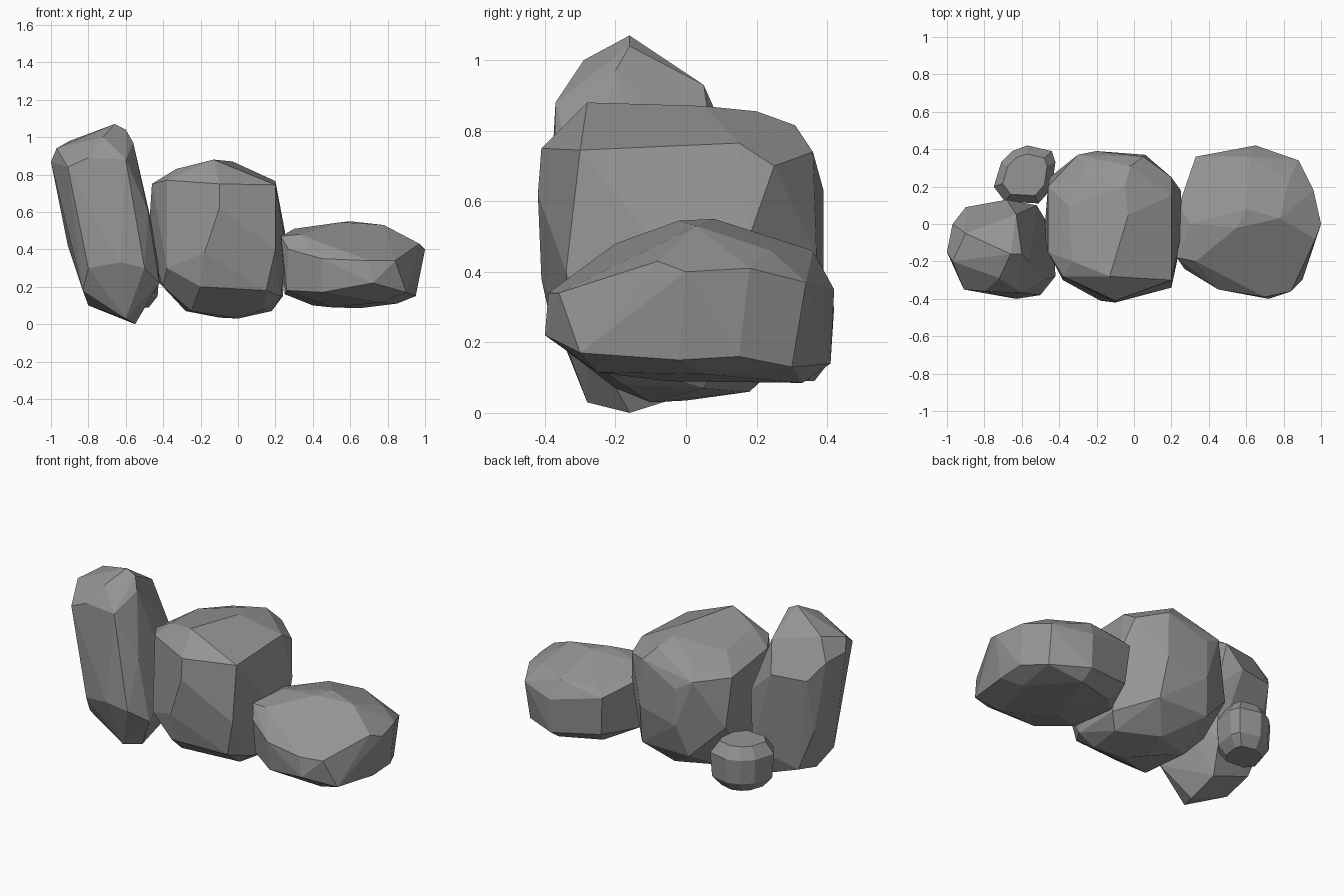
import bpy, bmesh
from math import radians

stone = bpy.data.materials.new("stone")
stone.diffuse_color = (.3, .3, .3, 1)


def rock(name, points, merge=7):
    """Chiselled boulder: hull around its corners, near-flat facets merged."""
    bm = bmesh.new()
    for p in points:
        bm.verts.new(p)
    res = bmesh.ops.convex_hull(bm, input=bm.verts)
    junk = {g for g in res["geom_interior"] + res["geom_unused"]
            if isinstance(g, bmesh.types.BMVert)}
    bmesh.ops.delete(bm, geom=list(junk), context='VERTS')
    bmesh.ops.dissolve_limit(bm, angle_limit=radians(merge),
                             verts=bm.verts, edges=bm.edges)
    bmesh.ops.recalc_face_normals(bm, faces=bm.faces)
    me = bpy.data.meshes.new(name)
    bm.to_mesh(me)
    bm.free()
    me.materials.append(stone)
    ob = bpy.data.objects.new(name, me)
    bpy.context.collection.objects.link(ob)
    return ob


# Tall leaning rock on the left
rock("tall_rock", [
    (-.66, -.16, 1.07), (-.6, -.16, 1.04), (-.9, -.05, .98), (-.63, .05, .93),
    (-.72, -.29, 1.0), (-.97, -.2, .94), (-1, -.15, .87), (-.91, -.35, .84),
    (-.6, -.37, .88), (-.8, -.36, .89), (-.56, -.2, .97), (-.97, .0, .85),
    (-.9, .09, .75), (-.68, .13, .75), (-.52, .1, .6), (-.48, -.3, .6),
    (-.43, -.05, .4), (-.42, -.28, .22), (-.63, -.4, .33), (-.8, -.36, .3),
    (-.5, -.38, .3), (-.83, -.28, .18), (-.9, -.2, .42), (-.91, .03, .42),
    (-.55, -.16, 0), (-.6, -.28, .03), (-.8, -.15, .1), (-.8, .03, .15),
    (-.55, .03, .06), (-.53, .1, .25)])

# Large block in the middle
rock("middle_rock", [
    # crown
    (-.13, -.28, .88), (-.03, .05, .87), (-.05, .2, .855), (-.33, -.2, .83),
    (-.35, .1, .8), (-.25, .3, .77), (-.02, .31, .815),
    # shoulder
    (.2, -.3, .745), (.2, .15, .765), (.2, .25, .7), (-.1, -.41, .75),
    (-.38, -.28, .77), (-.46, -.15, .75), (-.46, .2, .7), (-.3, .37, .69),
    (-.2, .39, .63), (.05, .36, .74),
    # waist
    (.25, .18, .5), (.26, -.02, .4), (.2, -.34, .4), (-.1, -.42, .62),
    (-.18, -.41, .38), (-.38, -.3, .3), (-.48, -.05, .45), (-.45, .25, .4),
    (-.2, .39, .4), (.06, .37, .45),
    # foot
    (.24, .1, .15), (.23, -.2, .15), (.15, -.32, .18), (-.2, -.37, .2),
    (-.4, -.2, .2), (-.42, .1, .22), (-.25, .33, .2), (.08, .32, .2),
    (0, -.1, .03), (-.1, 0, .035), (.18, .05, .07), (.14, -.18, .08),
    (-.25, -.2, .07), (-.28, .1, .07), (-.05, .18, .06)])

# Low flat rock on the right
rock("flat_rock", [
    # top
    (.3, 0, .51), (.6, .08, .55), (.78, .03, .53), (.55, -.02, .545),
    (.33, -.2, .48), (.83, .24, .46), (.4, .33, .46), (.62, .36, .46),
    # rim
    (.7, -.39, .34), (.84, -.36, .34), (.97, -.08, .43), (1, 0, .4),
    (.96, .18, .41), (.65, .42, .35), (.88, .34, .37), (.33, .36, .42),
    (.45, -.35, .35), (.27, -.24, .4), (.23, -.18, .47), (.24, .1, .47),
    # underside
    (.72, -.4, .22), (.9, -.3, .17), (.95, -.02, .15), (.95, .15, .16),
    (.87, .3, .13), (.65, .41, .14), (.35, .34, .18), (.25, .1, .16),
    (.26, -.2, .18), (.45, -.33, .17), (.65, .33, .085), (.5, -.05, .09),
    (.85, .05, .11), (.75, -.25, .115), (.4, .25, .1)])

# Small pebble behind: one outline, repeated at four heights with inset
outline = [(-.75, .2), (-.71, .33), (-.65, .39), (-.57, .42), (-.44, .39),
           (-.42, .33), (-.44, .19), (-.51, .11), (-.69, .12)]
cx, cy = -.58, .26
rock("pebble", [(cx + (x - cx) * s, cy + (y - cy) * s, z)
                for z, s in ((.09, .65), (.15, .94), (.3, 1), (.37, .72))
                for x, y in outline], 20)
